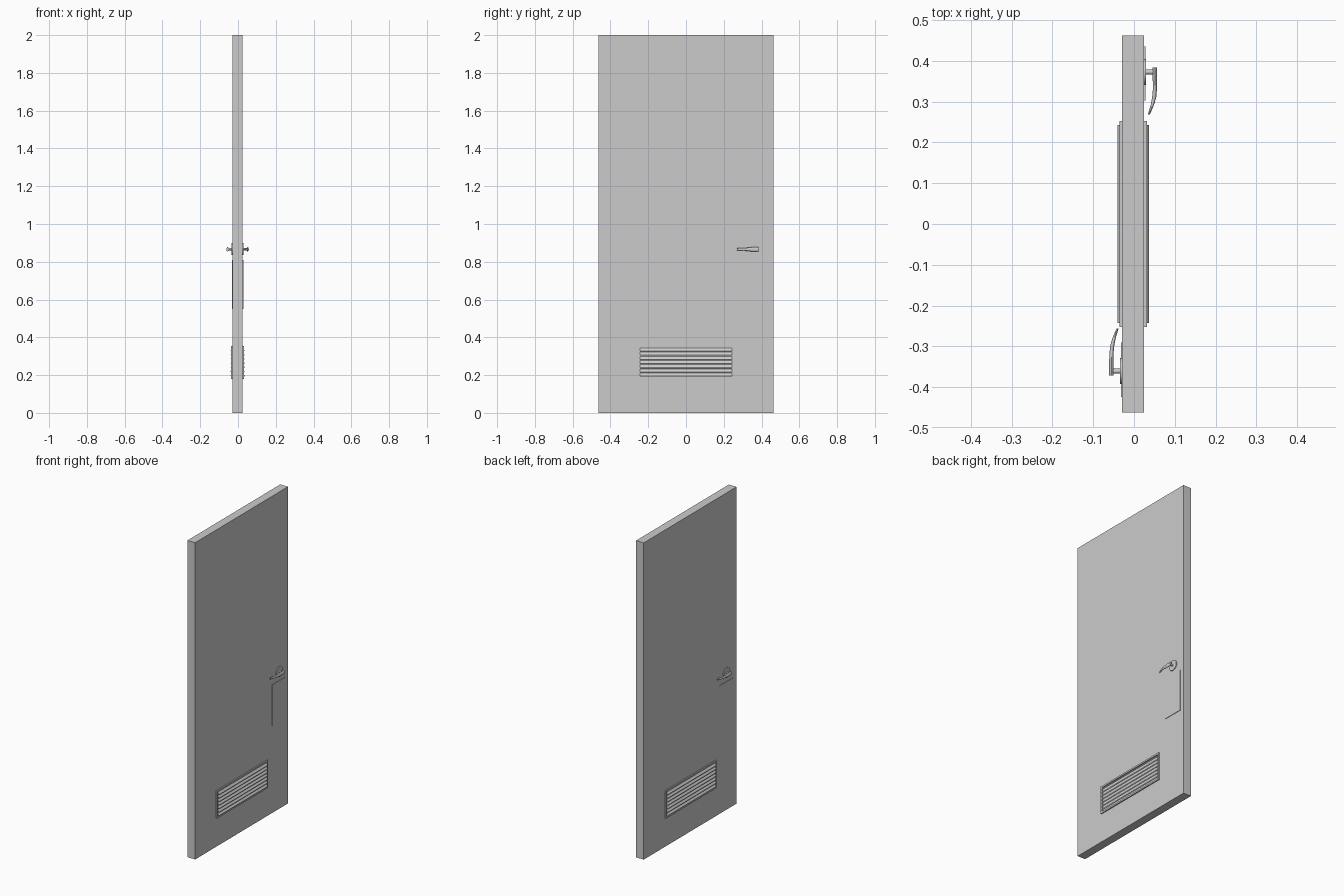
import bpy, bmesh
from math import cos, sin, pi
from mathutils import Matrix, Vector

if "Cube" in bpy.data.objects:
    bpy.data.objects.remove(bpy.data.objects["Cube"])

CX = -0.002           # slab centre in x
HALF = 0.027          # slab half thickness


def finish(name, bm, matrix=None, smooth=False):
    if matrix:
        bm.transform(matrix)
    bmesh.ops.recalc_face_normals(bm, faces=bm.faces)
    me = bpy.data.meshes.new(name)
    bm.to_mesh(me)
    bm.free()
    ob = bpy.data.objects.new(name, me)
    bpy.context.collection.objects.link(ob)
    if smooth:
        bpy.context.view_layer.objects.active = ob
        ob.select_set(True)
        bpy.ops.object.shade_smooth_by_angle(angle=0.7)
        ob.select_set(False)
    return ob


def add_box(bm, x, y, z):
    m = Matrix.Translation(((x[0] + x[1]) / 2, (y[0] + y[1]) / 2, (z[0] + z[1]) / 2))
    m = m @ Matrix.Diagonal((x[1] - x[0], y[1] - y[0], z[1] - z[0], 1))
    bmesh.ops.create_cube(bm, size=1, matrix=m)


def add_rod(bm, x0, x1, y, z, r, n=32):
    m = Matrix.Translation(((x0 + x1) / 2, y, z)) @ Matrix.Rotation(pi / 2, 4, 'Y')
    bmesh.ops.create_cone(bm, cap_ends=True, segments=n, radius1=r, radius2=r,
                          depth=x1 - x0, matrix=m)


def loft(bm, rings):
    rows = [[bm.verts.new(p) for p in ring] for ring in rings]
    n = len(rows[0])
    for a, b in zip(rows, rows[1:]):
        for i in range(n):
            j = (i + 1) % n
            bm.faces.new((a[i], a[j], b[j], b[i]))
    bm.faces.new(rows[0])
    bm.faces.new(rows[-1][::-1])


# door slab
bm = bmesh.new()
add_box(bm, (CX - HALF, CX + HALF), (-0.463, 0.463), (0, 2))
finish("door_slab", bm)

# the same fittings on each face, turned half a circle about z
for side, angle, shift in (("right", 0, 0.006), ("left", pi, 0.006)):
    turn = Matrix.Rotation(angle, 4, 'Z')
    vent_m = Matrix.Translation((CX, 0, 0)) @ turn
    lock_m = Matrix.Translation((CX, shift, 0)) @ turn

    # vent frame
    bm = bmesh.new()
    X, Y, Z0, Z1, B = (HALF - 0.002, HALF + 0.007), 0.253, 0.18, 0.355, 0.01
    add_box(bm, X, (-Y, Y), (Z0, Z0 + B))
    add_box(bm, X, (-Y, Y), (Z1 - B, Z1))
    add_box(bm, X, (-Y, -Y + B), (Z0 + B, Z1 - B))
    add_box(bm, X, (Y - B, Y), (Z0 + B, Z1 - B))
    finish("vent_frame_" + side, bm, vent_m)

    # sloping vent slats
    bm = bmesh.new()
    count = 7
    pitch = (Z1 - Z0 - 2 * B) / count
    for i in range(count):
        z = Z0 + B + i * pitch
        prof = [(HALF - 0.001, z + pitch - 0.003), (HALF - 0.001, z + pitch),
                (HALF + 0.012, z + 0.005), (HALF + 0.012, z + 0.002)]
        loft(bm, [[Vector((x, y, zz)) for x, zz in prof] for y in (-Y + B, Y - B)])
    finish("vent_slats_" + side, bm, vent_m)

    # thin plate below the handle
    bm = bmesh.new()
    add_box(bm, (HALF - 0.002, HALF + 0.003), (0.297, 0.43), (0.55, 0.81))
    finish("lock_plate_" + side, bm, lock_m)

    # round rose and spindle
    bm = bmesh.new()
    add_rod(bm, HALF - 0.002, HALF + 0.005, 0.367, 0.867, 0.032)
    add_rod(bm, HALF, 0.053, 0.367, 0.867, 0.006, 16)
    finish("handle_rose_" + side, bm, lock_m, True)

    # bent, tapering lever: x, y, half thickness, half height
    stations = [(0.0535, 0.378, 0.0055, 0.012), (0.0535, 0.345, 0.0055, 0.012),
                (0.0533, 0.325, 0.005, 0.009), (0.0515, 0.305, 0.005, 0.0075),
                (0.047, 0.286, 0.004, 0.0065), (0.0385, 0.263, 0.0025, 0.006)]
    bm = bmesh.new()
    n = 16
    loft(bm, [[Vector((x + t * cos(2 * pi * k / n), y, 0.866 + h * sin(2 * pi * k / n)))
               for k in range(n)] for x, y, t, h in stations])
    finish("handle_lever_" + side, bm, lock_m, True)
